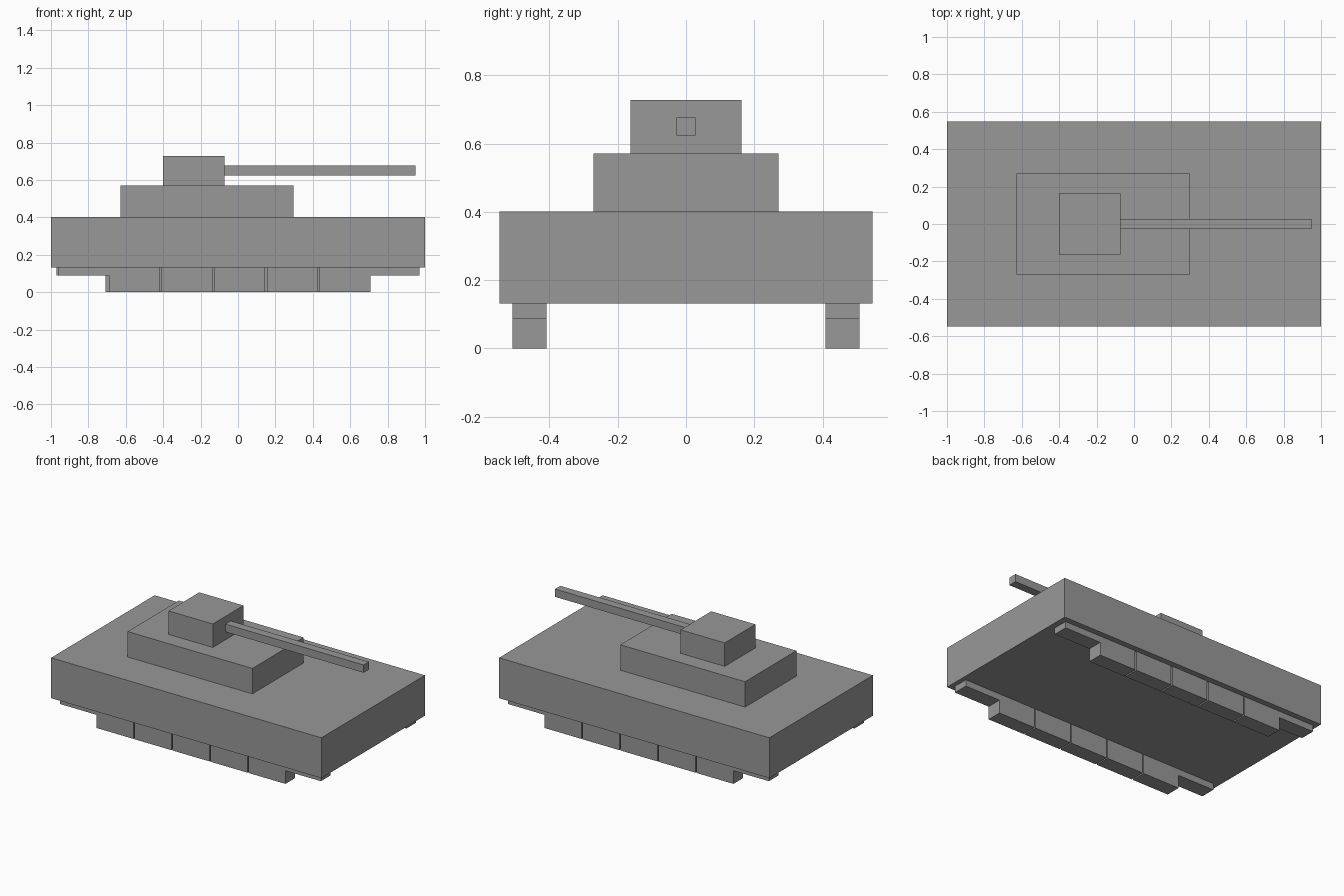
import bpy

if "Cube" in bpy.data.objects:
    bpy.data.objects.remove(bpy.data.objects["Cube"])

# Dark grey paint shared by every part
paint = bpy.data.materials.new("dark_grey")
paint.diffuse_color = (0.315, 0.315, 0.315, 1)
paint.use_nodes = True
paint.node_tree.nodes["Principled BSDF"].inputs["Base Color"].default_value = paint.diffuse_color


def box(name, x, y, z):
    """Flat-faced box from (min, max) ranges on each axis."""
    bpy.ops.mesh.primitive_cube_add(
        size=1, location=[(a + b) / 2 for a, b in (x, y, z)])
    obj = bpy.context.object
    obj.name = name
    obj.scale = [b - a for a, b in (x, y, z)]
    bpy.ops.object.transform_apply(location=False, rotation=False, scale=True)
    obj.data.materials.append(paint)
    return obj


# Hull and stepped turret
HULL_BOTTOM = 0.131
box("hull", (-1, 1), (-0.547, 0.547), (HULL_BOTTOM, 0.401))
box("turret_base", (-0.627, 0.296), (-0.271, 0.271), (0.401, 0.571))
box("turret_top", (-0.4, -0.073), (-0.162, 0.162), (0.571, 0.728))

# Gun barrel
box("gun_barrel", (-0.073, 0.949), (-0.028, 0.028), (0.624, 0.676))

# Running gear: the left side is the right side turned half a circle
WIDTH, PITCH, START = 0.272, 0.2813, -0.69
wheels = [(START + i * PITCH, START + i * PITCH + WIDTH, 0) for i in range(5)]
wheels.insert(0, (-0.961, -0.69, 0.088))
wheels.append((0.707, 0.97, 0.088))

for side, turn in (("right", 1), ("left", -1)):
    for i, (x0, x1, bottom) in enumerate(wheels):
        kind = "end_block" if bottom else "road_wheel"
        box(f"{side}_{kind}_{i}", sorted((turn * x0, turn * x1)),
            sorted((turn * -0.509, turn * -0.408)), (bottom, HULL_BOTTOM))
